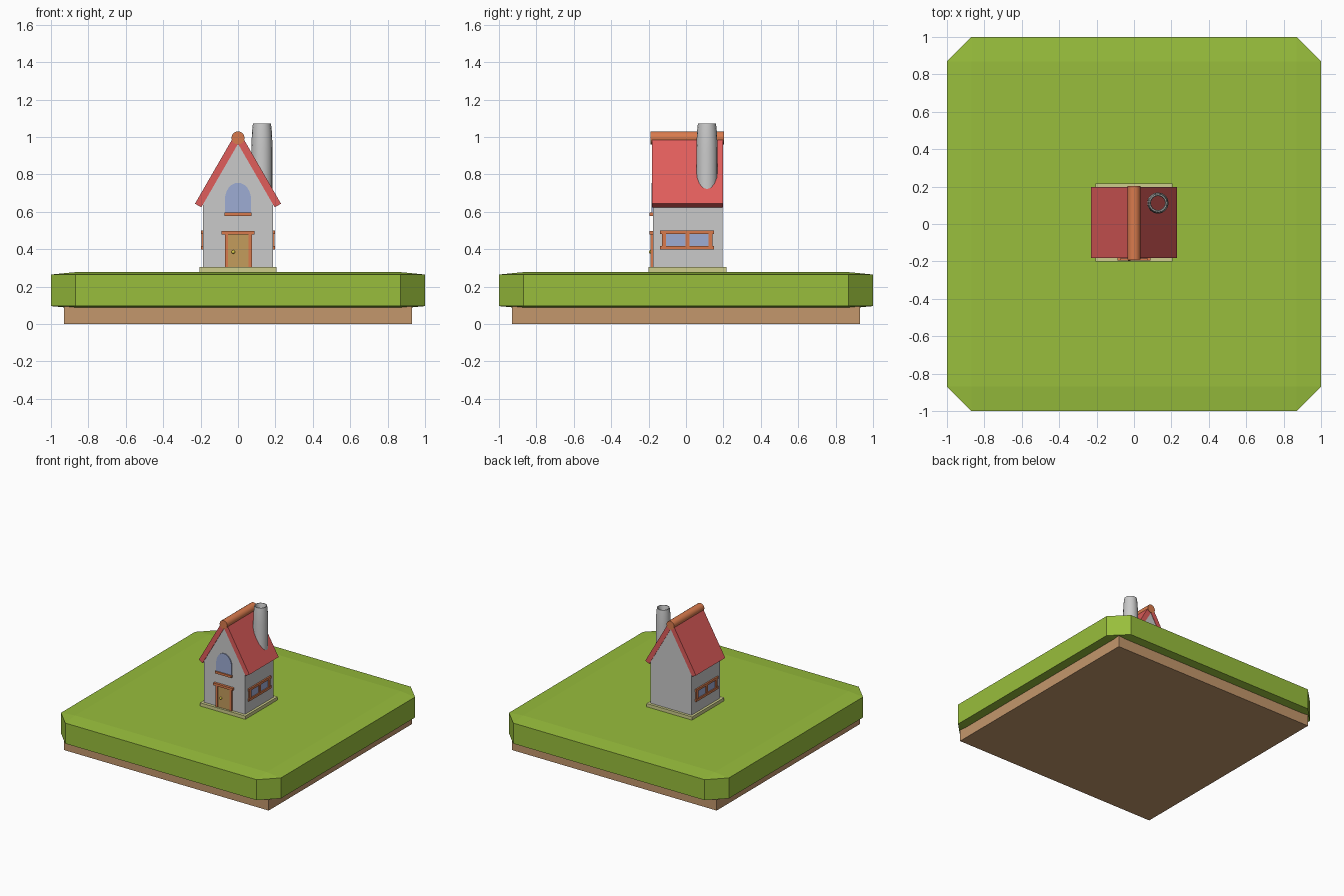
import bpy, bmesh, math
from mathutils import Matrix, Vector

if "Cube" in bpy.data.objects:
    bpy.data.objects.remove(bpy.data.objects["Cube"])


def material(name, r, g, b):
    m = bpy.data.materials.new(name)
    lin = [((c / 255 + 0.055) / 1.055) ** 2.4 for c in (r, g, b)]
    m.diffuse_color = (*lin, 1)
    m.use_nodes = True
    m.node_tree.nodes["Principled BSDF"].inputs["Base Color"].default_value = m.diffuse_color
    return m


GRASS = material("grass green", 152, 190, 60)
DIRT = material("dirt brown", 196, 151, 108)
WALL = material("plaster grey", 202, 202, 202)
ROOF = material("roof red", 224, 93, 91)
TRIM = material("trim orange", 217, 123, 77)
GLASS = material("window blue", 158, 172, 212)
DOOR = material("door tan", 196, 156, 92)
STONE = material("foundation cream", 206, 206, 140)
GOLD = material("knob gold", 215, 200, 70)


def finish(name, bm, mat, smooth=False):
    bmesh.ops.recalc_face_normals(bm, faces=bm.faces)
    me = bpy.data.meshes.new(name)
    bm.to_mesh(me)
    bm.free()
    me.materials.append(mat)
    ob = bpy.data.objects.new(name, me)
    bpy.context.collection.objects.link(ob)
    if smooth:
        bpy.ops.object.select_all(action='DESELECT')
        ob.select_set(True)
        bpy.context.view_layer.objects.active = ob
        bpy.ops.object.shade_smooth_by_angle(angle=math.radians(35))
    return ob


def box(name, x, y, z, mat, bevel=0):
    """Box from (min, max) ranges; bevel is a fraction of the half size."""
    bm = bmesh.new()
    bmesh.ops.create_cube(bm, size=2)
    if bevel:
        bmesh.ops.bevel(bm, geom=bm.edges[:], offset=bevel, segments=1,
                        affect='EDGES', profile=0.5)
    for v in bm.verts:
        v.co = Vector([(r[0] + r[1]) / 2 + c * (r[1] - r[0]) / 2
                       for c, r in zip(v.co, (x, y, z))])
    return finish(name, bm, mat)


def prism(name, profile, y0, y1, mat):
    """Extrude an (x, z) outline along y."""
    bm = bmesh.new()
    face = bm.faces.new([bm.verts.new((x, y0, z)) for x, z in profile])
    ext = bmesh.ops.extrude_face_region(bm, geom=[face])
    verts = [g for g in ext["geom"] if isinstance(g, bmesh.types.BMVert)]
    bmesh.ops.translate(bm, verts=verts, vec=(0, y1 - y0, 0))
    return finish(name, bm, mat)


# Ground tile
box("dirt_base", (-0.93, 0.93), (-0.93, 0.93), (0, 0.1), DIRT)
box("grass_slab", (-1, 1), (-1, 1), (0.083, 0.277), GRASS, bevel=0.13)

# House body
box("foundation", (-0.207, 0.207), (-0.2, 0.217), (0.27, 0.304), STONE)
prism("walls", [(-0.187, 0.3), (0.187, 0.3), (0.187, 0.64), (0, 0.965), (-0.187, 0.64)],
      -0.176, 0.196, WALL)

# Roof slabs and ridge roll
for side, s in (("left", -1), ("right", 1)):
    prism("roof_" + side,
          [(s * x, z) for x, z in ((0.23, 0.643), (0.025, 0.998), (0, 0.963), (0.196, 0.624))],
          -0.181, 0.199, ROOF)
bm = bmesh.new()
bmesh.ops.create_cone(bm, cap_ends=True, segments=16, radius1=0.035, radius2=0.035, depth=0.392,
                      matrix=Matrix.Translation((0, 0.007, 0.995)) @ Matrix.Rotation(math.pi / 2, 4, 'X'))
finish("ridge_roll", bm, TRIM, smooth=True)

# Chimney: open tube turned from a profile of (radius, z)
profile = [(0.038, 0.70), (0.038, 1.06), (0.042, 1.073), (0.048, 1.073),
           (0.053, 1.03), (0.057, 0.94), (0.057, 0.70)]
bm = bmesh.new()
ring = [bm.verts.new((r, 0, z)) for r, z in profile]
edges = [bm.edges.new((ring[i], ring[(i + 1) % len(ring)])) for i in range(len(ring))]
bmesh.ops.spin(bm, geom=ring + edges, cent=(0, 0, 0), axis=(0, 0, 1),
               angle=2 * math.pi, steps=16, use_merge=True)
bmesh.ops.remove_doubles(bm, verts=bm.verts, dist=1e-4)
bmesh.ops.translate(bm, verts=bm.verts, vec=(0.128, 0.112, 0))
finish("chimney", bm, WALL, smooth=True)

# Front door
box("door_panel", (-0.056, 0.06), (-0.184, -0.17), (0.304, 0.48), DOOR)
box("door_jamb_left", (-0.07, -0.053), (-0.191, -0.17), (0.304, 0.48), TRIM)
box("door_jamb_right", (0.057, 0.075), (-0.191, -0.17), (0.304, 0.48), TRIM)
box("door_lintel", (-0.088, 0.088), (-0.196, -0.17), (0.478, 0.497), TRIM)
bm = bmesh.new()
bmesh.ops.create_uvsphere(bm, u_segments=10, v_segments=6, radius=0.01,
                          matrix=Matrix.Translation((-0.025, -0.189, 0.385)))
finish("door_knob", bm, GOLD, smooth=True)

# Arched front window with sill
arch = [(0.07 * math.cos(math.pi * i / 12), 0.665 + 0.09 * math.sin(math.pi * i / 12))
        for i in range(13)]
prism("arched_window", [(-0.07, 0.592), (0.07, 0.592)] + arch, -0.184, -0.175, GLASS)
box("window_sill", (-0.073, 0.073), (-0.194, -0.17), (0.578, 0.596), TRIM)

# Side windows: pane, two rails and three posts on each side
for side, s in (("left", -1), ("right", 1)):
    def out(d):
        return tuple(sorted((s * 0.18, s * (0.187 + d))))
    box(f"side_pane_{side}", out(0.003), (-0.125, 0.14), (0.41, 0.49), GLASS)
    for rail, z in (("bottom", 0.398), ("top", 0.48)):
        box(f"side_rail_{rail}_{side}", out(0.012), (-0.14, 0.15), (z, z + 0.019), TRIM)
    for i, y in enumerate((-0.118, 0.007, 0.131)):
        box(f"side_post_{i + 1}_{side}", out(0.009), (y - 0.011, y + 0.011), (0.41, 0.485), TRIM)
